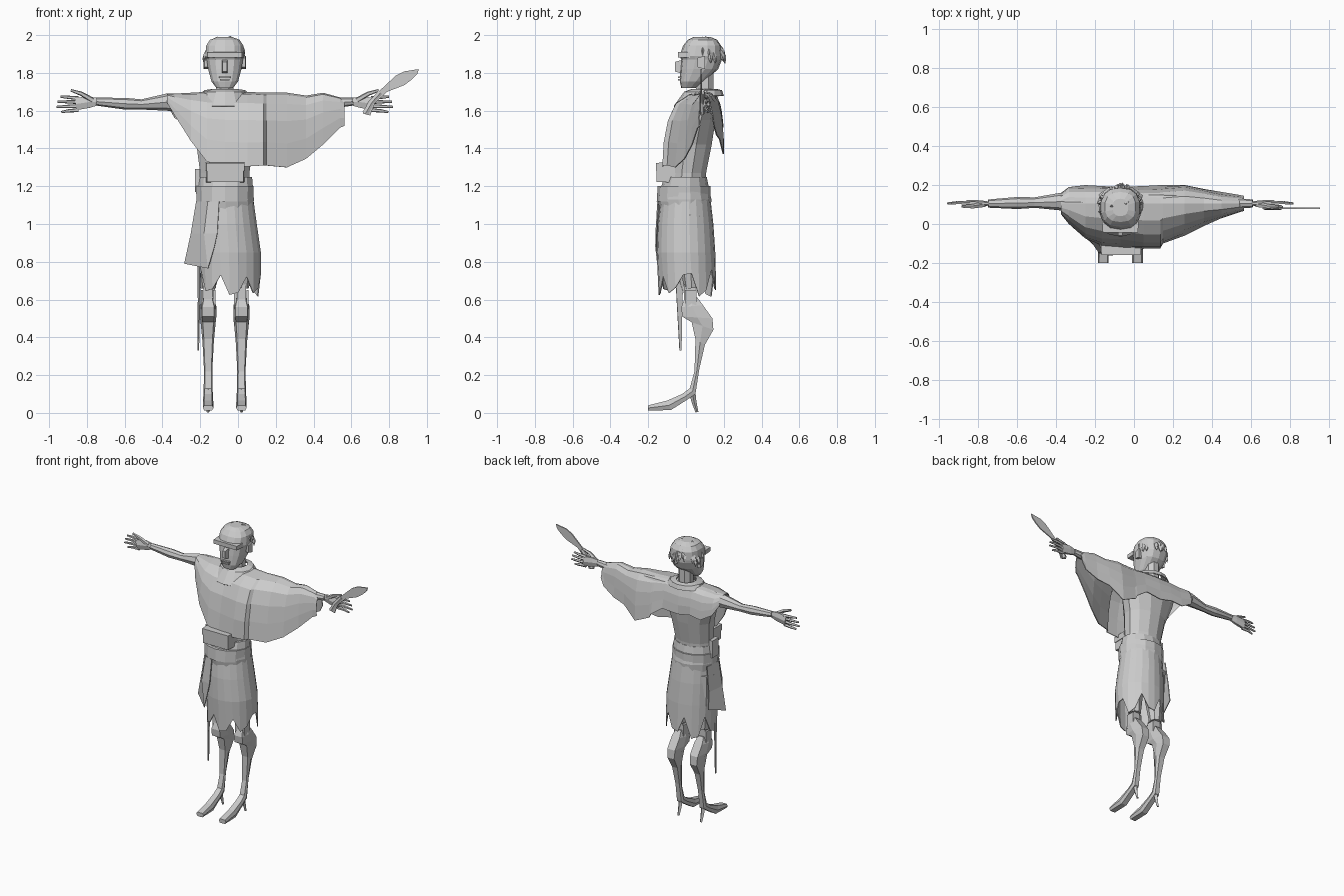
import bpy, bmesh, math, random
from mathutils import Vector

random.seed(4)
if "Cube" in bpy.data.objects:
    bpy.data.objects.remove(bpy.data.objects["Cube"])

grey = bpy.data.materials.new("plain_grey")
grey.use_nodes = True
grey.diffuse_color = (0.6, 0.6, 0.6, 1)
grey.node_tree.nodes["Principled BSDF"].inputs["Base Color"].default_value = (0.6, 0.6, 0.6, 1)
AXIS = -0.07  # body centre line


def finish(name, bm, cloth=0):
    bmesh.ops.recalc_face_normals(bm, faces=bm.faces)
    mesh = bpy.data.meshes.new(name)
    bm.to_mesh(mesh)
    bm.free()
    mesh.materials.append(grey)
    obj = bpy.data.objects.new(name, mesh)
    bpy.context.scene.collection.objects.link(obj)
    if cloth:
        mod = obj.modifiers.new("thickness", "SOLIDIFY")
        mod.thickness = cloth
    return obj


def loft(name, rings, closed=True, caps=True, cloth=0):
    bm = bmesh.new()
    rows = [[bm.verts.new(p) for p in ring] for ring in rings]
    n = len(rows[0])
    for a, b in zip(rows, rows[1:]):
        for i in range(n if closed else n - 1):
            j = (i + 1) % n
            bm.faces.new((a[i], a[j], b[j], b[i]))
    if caps and closed:
        bm.faces.new(rows[0])
        bm.faces.new(rows[-1])
    return finish(name, bm, cloth)


def oval(z, rx, front, back, n=12, cx=AXIS, power=1.0):
    """Horizontal ring between a front and a back depth; power < 1 is boxier."""
    pts = []
    for i in range(n):
        a = math.tau * (i + 0.5) / n
        c, s = math.cos(a), math.sin(a)
        c = math.copysign(abs(c) ** power, c)
        s = math.copysign(abs(s) ** power, s)
        pts.append((cx + rx * c, (front + back) / 2 + (back - front) / 2 * s, z))
    return pts


def tube(name, path, radii, n=6, flat=1.0):
    """Limb along a path; flat scales its thickness front to back."""
    path = [Vector(p) for p in path]
    rings = []
    for i, p in enumerate(path):
        d = (path[min(i + 1, len(path) - 1)] - path[max(i - 1, 0)]).normalized()
        u = Vector((0, 1, 0))
        u = (u - d * u.dot(d)).normalized()
        v = d.cross(u)
        rings.append([p + radii[i] * (u * flat * math.cos(math.tau * k / n) + v * math.sin(math.tau * k / n))
                      for k in range(n)])
    return loft(name, rings)


def block(name, x, y, z, taper=1.0):
    """Box from ranges, its front face narrowed by taper."""
    mx, mz = sum(x) / 2, sum(z) / 2
    rings = []
    for depth, k in ((y[0], taper), (y[1], 1)):
        rings.append([(mx + (a - mx) * k, depth, mz + (b - mz) * k)
                      for a, b in ((x[0], z[0]), (x[1], z[0]), (x[1], z[1]), (x[0], z[1]))])
    return loft(name, rings)


# Head, neck and face
loft("head", [oval(z, r, f, b, 14, power=0.8) for z, r, f, b in (
    (1.72, .045, -.025, .05), (1.755, .072, -.033, .1), (1.82, .09, -.03, .17),
    (1.87, .098, -.025, .19), (1.89, .105, -.035, .19), (1.945, .1, -.015, .185),
    (1.975, .08, .01, .165), (1.99, .04, .04, .13))])
loft("neck", [oval(1.58, .07, .04, .16, 8), oval(1.68, .05, .05, .15, 8), oval(1.8, .05, .05, .15, 8)])
block("brow", (AXIS - .095, AXIS + .095), (-.043, .02), (1.88, 1.91), .95)
block("nose", (AXIS - .018, AXIS + .018), (-.058, 0), (1.79, 1.875), .6)
block("upper_lip", (AXIS - .035, AXIS + .035), (-.043, 0), (1.772, 1.782), .8)
block("lower_lip", (AXIS - .03, AXIS + .03), (-.042, 0), (1.758, 1.769), .8)
for side, tag in ((1, "left"), (-1, "right")):
    x = AXIS + side * .1
    block(tag + "_ear", (x - .012, x + .012), (.06, .1), (1.82, 1.89), .7)

# Hair: ragged tufts lying over the crown and back of the skull
for i in range(30):
    a = math.radians(random.uniform(-15, 195))
    lift = math.radians(random.uniform(5, 80))
    d = Vector((math.cos(a) * math.cos(lift), math.sin(a) * math.cos(lift), math.sin(lift)))
    p = Vector((AXIS, .09, 1.88)) + Vector((d.x * .1, d.y * .1, d.z * .11))
    fall = Vector((d.x * .2, .3 * d.y, -1 + d.z)).normalized()
    tube("hair_tuft", (p, p + fall * .03 + d * .004, p + fall * .055), (.011, .012, .002), 4)

# Torso
loft("torso", [oval(z, r, f, b, 12) for z, r, f, b in (
    (1.18, .135, -.1, .105), (1.27, .135, -.1, .11), (1.42, .155, -.09, .14),
    (1.55, .2, -.06, .16), (1.64, .21, .0, .16), (1.68, .1, .04, .15))])

# Cape: arched sections from front hem over the shoulders to back hem
# each station: x, front depth, front hem, top, back depth, back hem
stations = (
    (-.375, .05, 1.64, 1.69, .16, 1.63), (-.335, -.0, 1.575, 1.69, .19, 1.56),
    (-.25, -.075, 1.44, 1.695, .2, 1.51), (-.165, -.11, 1.33, 1.70, .195, 1.52),
    (-.07, -.12, 1.31, 1.70, .19, 1.5), (.05, -.125, 1.305, 1.70, .195, 1.51),
    (.135, -.125, 1.31, 1.695, .2, 1.45), (.15, -.1, 1.31, 1.695, .2, 1.42),
    (.26, -.06, 1.3, 1.695, .2, 1.37), (.36, -.01, 1.345, 1.68, .18, 1.45),
    (.45, .03, 1.42, 1.695, .165, 1.47), (.54, .06, 1.51, 1.67, .15, 1.52),
    (.565, .07, 1.52, 1.65, .145, 1.57))
arch = ((1, 1), (.94, .68), (.84, .38), (.66, .15), (.35, .03))
rows = []
for x, fy, fz, top, by, bz in stations:
    mid = .105
    j = random.uniform(-.008, .008)
    front = [(x, mid + (fy - mid) * u + j * (v < 1), top + (fz - top) * v) for u, v in arch]
    back = [(x, mid + (by - mid) * u + j * (v < 1), top + (bz - top) * v) for u, v in reversed(arch)]
    rows.append(front + [(x, mid, top)] + back)
loft("cape", rows, closed=False, cloth=.006)

# Cowl draped around the neck, lower at the front
cowl = []
for r, front, back, drop in ((.065, .03, .16, 0), (.11, -.01, .19, .015), (.145, -.065, .2, .09)):
    ring = oval(1.715, r, front, back, 14)
    cowl.append([(px, py, pz - drop * (1 if py < .08 else .4)) for px, py, pz in ring])
loft("cowl", cowl, caps=False, cloth=.006)

# Belt and pouch
loft("belt_wrap", [oval(z, r, f, b, 14, -.067) for z, r, f, b in (
    (1.08, .15, -.14, .13), (1.13, .155, -.15, .135), (1.17, .152, -.14, .125), (1.25, .145, -.115, .11))])
loft("lower_belt", [oval(1.12, .153, -.155, .13, 14), oval(1.2, .157, -.15, .13, 14)])
block("pouch", (-.17, .035), (-.155, -.05), (1.22, 1.3), .95)
block("pouch_flap", (-.172, .038), (-.16, -.06), (1.28, 1.325), .96)
block("hip_tie", (-.228, -.2), (-.04, .03), (1.17, 1.29))

# Skirt with a torn hem
def tear(ring):
    return [(x, y, z + random.uniform(-.035, .015) + (.1 if i % 3 == 0 else 0))
            for i, (x, y, z) in enumerate(ring)]

loft("skirt", [oval(1.13, .145, -.135, .13, 22, -.062), oval(1.0, .158, -.15, .145, 22, -.057),
               oval(.85, .17, -.155, .155, 22, -.047), tear(oval(.65, .168, -.145, .16, 22, -.045))],
     caps=False, cloth=.006)

# Loose flap over the right hip
loft("hip_flap", [
    [(-.215, .07, 1.12), (-.222, -.05, 1.12), (-.16, -.135, 1.12), (-.1, -.152, 1.12)],
    [(-.235, .08, .95), (-.25, -.05, .95), (-.18, -.15, .95), (-.11, -.162, .95)],
    [(-.24, .09, .83), (-.285, -.04, .79), (-.16, -.15, .765), (-.125, -.163, .88)]],
    closed=False, cloth=.006)

# Hanging strip of cloth
loft("hanging_strip", [
    [(-.205, -.06, .8), (-.215, -.01, .8)], [(-.205, -.05, .6), (-.213, -.02, .6)],
    [(-.212, -.035, .33), (-.215, -.025, .33)]], closed=False, cloth=.006)

# Legs: curved blades with a forward foot
# each section: front depth, front height, back depth, back height, half width
sections = (
    (-.01, .6, .06, .61, .03), (-.025, .56, .09, .57, .043), (-.02, .51, .14, .5, .043),
    (.03, .48, .145, .44, .038), (.05, .39, .1, .36, .03), (.045, .22, .07, .23, .022),
    (.02, .13, .05, .1, .024), (-.02, .1, .01, .072, .026), (-.1, .065, -.08, .015, .028),
    (-.2, .04, -.2, .012, .028))
for cx, tag in ((.018, "left"), (-.158, "right")):
    rings = []
    for fy, fz, by, bz, w in sections:
        my, mz = (fy + by) / 2, (fz + bz) / 2
        rings.append([(cx - w * .75, fy, fz), (cx + w * .75, fy, fz), (cx + w, my, mz),
                      (cx + w * .7, by, bz), (cx - w * .7, by, bz), (cx - w, my, mz)])
    loft(tag + "_blade_leg", rings)
    tube(tag + "_heel_spur", ((cx, .03, .13), (cx, .042, .06), (cx, .058, .004)), (.018, .013, .008), 4)
    tube(tag + "_thigh", ((cx, .02, 1.05), (cx, .02, .85), (cx, .03, .66)), (.075, .065, .04), 8)
    block(tag + "_knee_joint", (cx - .024, cx + .024), (-.01, .05), (.59, .68))
    for off in (-.032, .032):
        block(tag + "_knee_plate", (cx + off - .006, cx + off + .006), (-.005, .055), (.55, .65))

# Arms and hands
for s, tag in ((1, "left"), (-1, "right")):
    def at(d, y, z):
        return (AXIS + s * d, y, z)
    tube(tag + "_arm", [at(.13, .11, 1.64), at(.31, .115, 1.645), at(.44, .11, 1.633),
                        at(.53, .108, 1.637), at(.68, .105, 1.648)],
         (.055, .045, .027, .031, .021), 8)
    tube(tag + "_palm", [at(.67, .105, 1.648), at(.72, .106, 1.645), at(.79, .107, 1.635)],
         (.022, .035, .038), 6, .45)
    for k, reach in enumerate((.865, .89, .885, .87)):
        z = 1.603 + k * .021
        tube(tag + "_finger", [at(.775, .107, z), at(.83, .11, z - .004 + k * .003), at(reach, .105, z - .01 + k * .006)],
             (.011, .009, .006), 5)
    tube(tag + "_thumb", [at(.7, .1, 1.655), at(.76, .09, 1.69), at(.815, .09, 1.708)], (.015, .012, .007), 5)

# Curved knife in the left hand
spine = ((.66, 1.585), (.69, 1.65), (.765, 1.72), (.835, 1.785), (.88, 1.808), (.957, 1.82))
edge = ((.7, 1.575), (.725, 1.64), (.79, 1.7), (.88, 1.735), (.92, 1.765), (.95, 1.795))
loft("curved_knife", [[(a, .085, b), (c, .085, d)] for (a, b), (c, d) in zip(spine, edge)],
     closed=False, cloth=.008)
tube("knife_grip", ((.675, .085, 1.585), (.71, .085, 1.645), (.755, .085, 1.695)), (.02, .018, .018), 6, .7)
